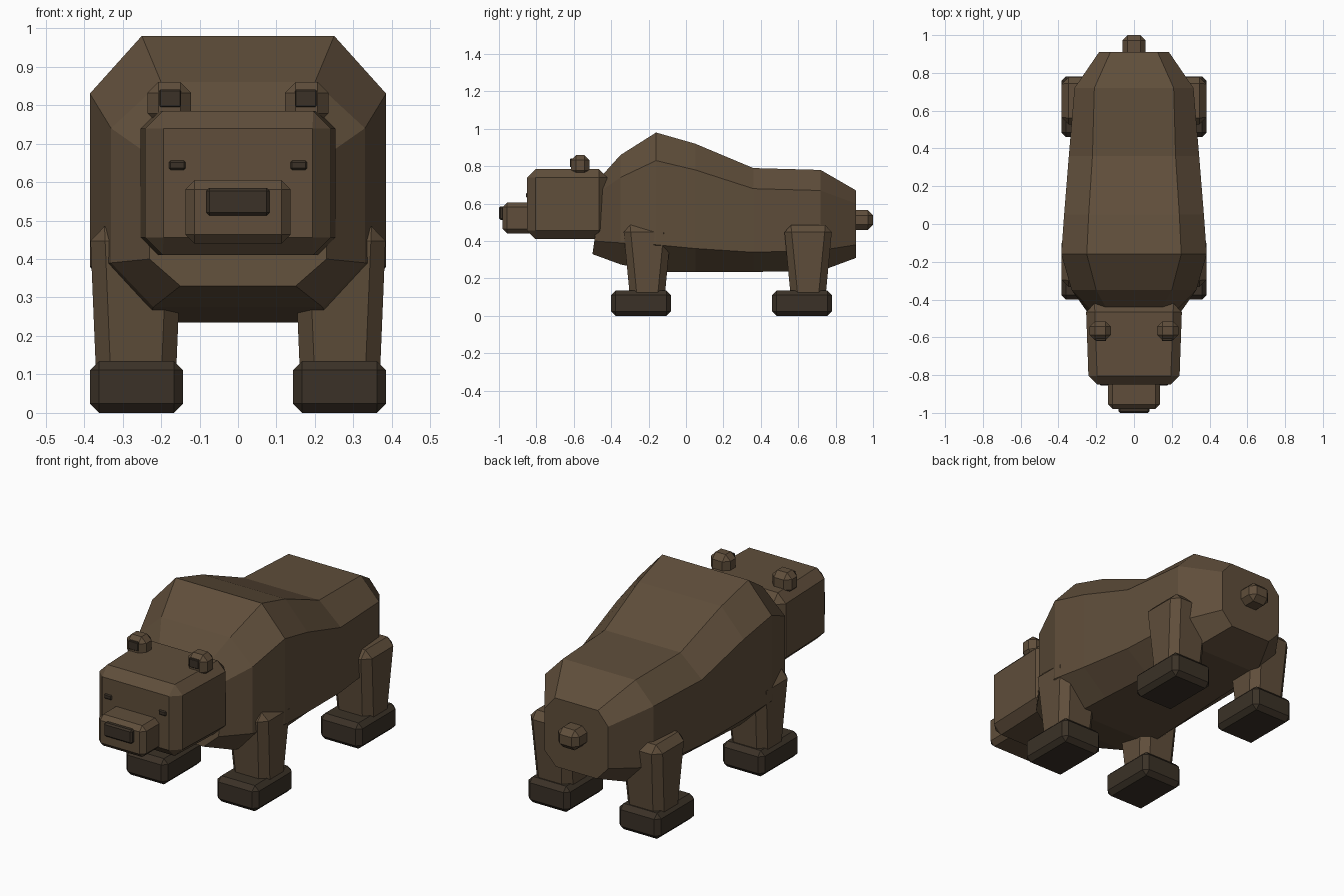
import bpy
import bmesh

cube = bpy.data.objects.get("Cube")
if cube:
    bpy.data.objects.remove(cube, do_unlink=True)


def material(name, rgb):
    mat = bpy.data.materials.new(name)
    mat.use_nodes = True
    color = (*rgb, 1)
    mat.diffuse_color = color
    mat.node_tree.nodes["Principled BSDF"].inputs["Base Color"].default_value = color
    return mat


fur = material("brown fur", (0.115, 0.076, 0.043))
dark = material("dark brown", (0.043, 0.031, 0.020))


def finish(name, bm, mat, mirror=False):
    bmesh.ops.recalc_face_normals(bm, faces=bm.faces)
    mesh = bpy.data.meshes.new(name)
    bm.to_mesh(mesh)
    bm.free()
    mesh.materials.append(mat)
    obj = bpy.data.objects.new(name, mesh)
    bpy.context.collection.objects.link(obj)
    if mirror:
        obj.modifiers.new("Mirror", "MIRROR")
    return obj


def block(name, mat, x, y, z, bevel, mirror=False, low=(1, 1), front=1):
    """Chamfered box between ranges; low tapers the base, front tapers the -y end."""
    bm = bmesh.new()
    bmesh.ops.create_cube(bm, size=1)
    for v in bm.verts:
        sx, sy = low if v.co.z < 0 else (1, 1)
        if v.co.y < 0:
            sx *= front
        v.co.x = sum(x) / 2 + v.co.x * (x[1] - x[0]) * sx
        v.co.y = sum(y) / 2 + v.co.y * (y[1] - y[0]) * sy
        v.co.z = sum(z) / 2 + v.co.z * (z[1] - z[0])
    bmesh.ops.bevel(bm, geom=bm.edges[:], offset=bevel, segments=1,
                    affect="EDGES", clamp_overlap=True)
    return finish(name, bm, mat, mirror)


# Body: octagonal rings from chest to rump
# y, forward lean, side and top and bottom half widths, four heights downwards
RINGS = [
    (-0.50, 0.06, 0.23, 0.15, 0.15, 0.76, 0.67, 0.40, 0.33),
    (-0.35, 0.00, 0.33, 0.20, 0.22, 0.86, 0.74, 0.39, 0.275),
    (-0.16, 0.00, 0.385, 0.25, 0.24, 0.98, 0.83, 0.38, 0.235),
    (0.05, 0.00, 0.37, 0.24, 0.23, 0.92, 0.78, 0.36, 0.235),
    (0.36, 0.00, 0.345, 0.22, 0.21, 0.79, 0.68, 0.34, 0.235),
    (0.72, 0.00, 0.315, 0.21, 0.20, 0.78, 0.67, 0.35, 0.24),
    (0.91, 0.00, 0.185, 0.125, 0.12, 0.67, 0.60, 0.38, 0.31),
]
bm = bmesh.new()
loops = []
for y, lean, side, top, bottom, zt, zs, zl, zb in RINGS:
    half = [(top, zt), (side, zs), (side, zl), (bottom, zb)]
    outline = half + [(-px, pz) for px, pz in reversed(half)]
    loops.append([bm.verts.new((px, y + lean * (pz - zb) / (zt - zb), pz))
                  for px, pz in outline])
for a, b in zip(loops, loops[1:]):
    for i in range(8):
        j = (i + 1) % 8
        bm.faces.new((a[i], a[j], b[j], b[i]))
bm.faces.new(loops[0])
bm.faces.new(loops[-1])
finish("body", bm, fur)

# Head
block("head", fur, (-0.255, 0.255), (-0.85, -0.42), (0.41, 0.785), 0.046, front=0.94)
block("muzzle", fur, (-0.137, 0.137), (-0.98, -0.80), (0.44, 0.605), 0.024)
block("nose", dark, (-0.082, 0.082), (-1.0, -0.95), (0.513, 0.585), 0.008)
block("eyes", dark, (0.136, 0.180), (-0.856, -0.84), (0.631, 0.656), 0.005, True)
block("ears", fur, (0.122, 0.235), (-0.615, -0.515), (0.75, 0.86), 0.028, True)
block("inner_ears", dark, (0.148, 0.204), (-0.62, -0.60), (0.795, 0.840), 0.003, True)

# Tail
block("tail", fur, (-0.062, 0.062), (0.88, 1.0), (0.46, 0.565), 0.028)

# Legs and paws
for name, y in (("front", -0.21), ("rear", 0.65)):
    block(name + "_legs", fur, (0.145, 0.385), (y - 0.127, y + 0.133), (0.08, 0.485),
          0.038, True, low=(0.86, 0.70))
    block(name + "_paws", dark, (0.143, 0.385), (y - 0.19, y + 0.13), (0, 0.135),
          0.024, True)
